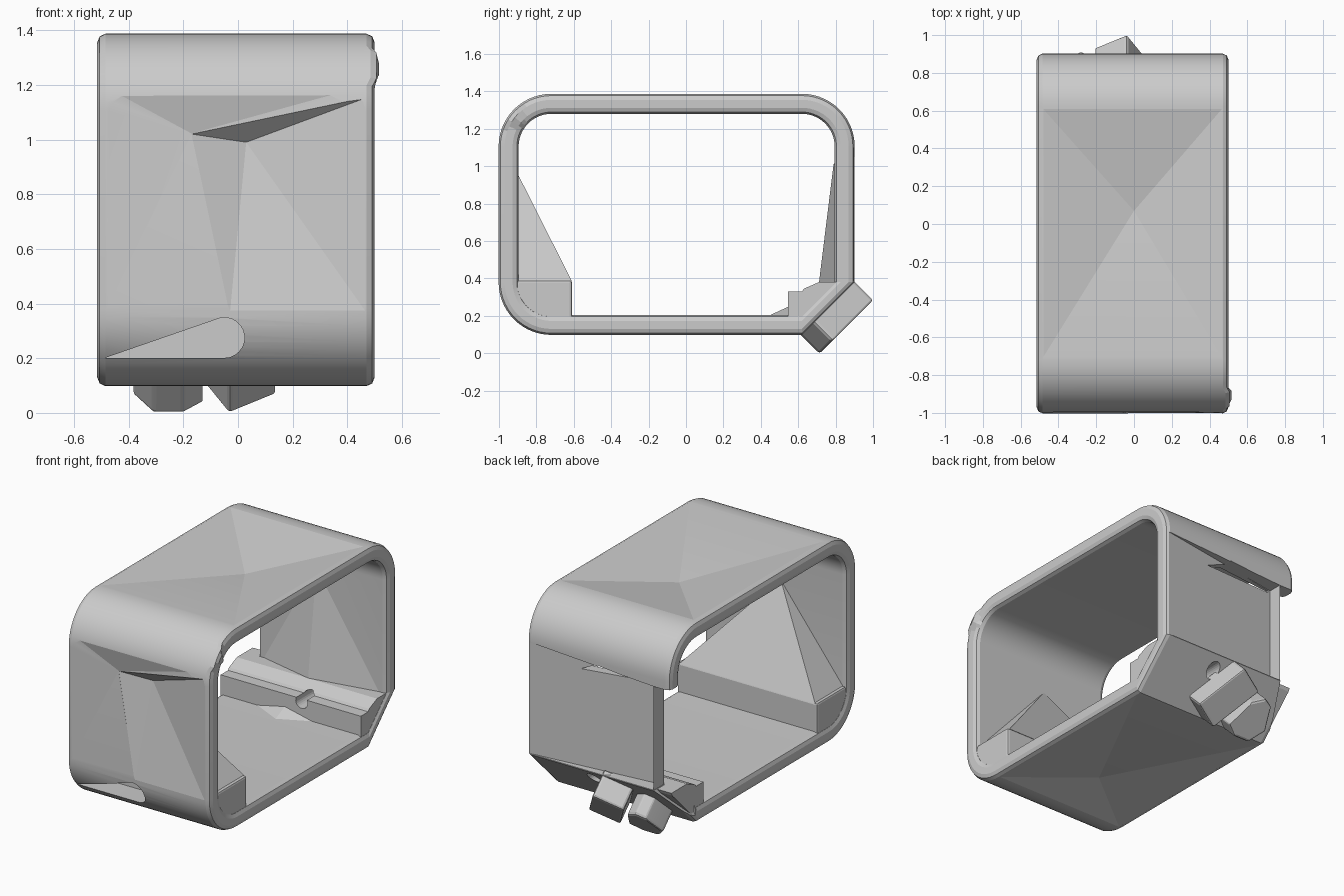
import bpy, bmesh, math

if "Cube" in bpy.data.objects:
    bpy.data.objects.remove(bpy.data.objects["Cube"])


def make(name, bm, bevel=0):
    bmesh.ops.recalc_face_normals(bm, faces=bm.faces)
    me = bpy.data.meshes.new(name)
    bm.to_mesh(me)
    bm.free()
    ob = bpy.data.objects.new(name, me)
    bpy.context.collection.objects.link(ob)
    bpy.context.view_layer.objects.active = ob
    if bevel:
        m = ob.modifiers.new("bevel", 'BEVEL')
        m.width, m.segments = bevel, 2
        bpy.ops.object.modifier_apply(modifier=m.name)
    return ob


def prism(name, pts, a, b, axis='x', bevel=0):
    """Extrude a profile along x (points are y,z) or along y (points are x,z)."""
    bm = bmesh.new()
    put = (lambda p, t: (t, p[0], p[1])) if axis == 'x' else (lambda p, t: (p[0], t, p[1]))
    f = bm.faces.new([bm.verts.new(put(p, a)) for p in pts])
    ext = bmesh.ops.extrude_face_region(bm, geom=[f])
    for v in ext['geom']:
        if isinstance(v, bmesh.types.BMVert):
            v.co["xyz".index(axis)] = b
    return make(name, bm, bevel)


def hull(name, pts, bevel=0):
    bm = bmesh.new()
    for p in pts:
        bm.verts.new(p)
    bmesh.ops.convex_hull(bm, input=bm.verts)
    return make(name, bm, bevel)


def cut(obs, cutter):
    cutter.hide_render = True
    for ob in obs:
        bpy.context.view_layer.objects.active = ob
        m = ob.modifiers.new("cut", 'BOOLEAN')
        m.operation, m.solver, m.object = 'DIFFERENCE', 'EXACT', cutter
        bpy.ops.object.modifier_apply(modifier=m.name)
    bpy.data.objects.remove(cutter)


def arc(cx, cz, r, a0, a1, n):
    return [(cx + r * math.cos(math.radians(a0 + (a1 - a0) * i / n)),
             cz + r * math.sin(math.radians(a0 + (a1 - a0) * i / n))) for i in range(n + 1)]


def ring(r):
    # rounded rectangle, lower back corner is a plain chamfer
    return (arc(.62, 1.105, r, 0, 90, 14) + arc(-.72, 1.105, r, 90, 180, 14) +
            arc(-.72, .38, r, 180, 270, 14) + arc(.62, .38, r, 270, 360, 1))


# Frame: wall section with rounded rims swept round the loop
X0, X1 = -.515, .5
half = [(.03, 0), (.009, .09), (0, .3), (0, .7), (.009, .91), (.03, 1)]
section = [(X0 + d, t) for d, t in half] + [(X1 - d, t) for d, t in reversed(half)]
bm = bmesh.new()
loops = []
for x, t in section:
    loops.append([bm.verts.new((x, y, z)) for y, z in ring(.175 + .107 * t)])
for i, la in enumerate(loops):
    lb = loops[(i + 1) % len(loops)]
    for j in range(len(la)):
        k = (j + 1) % len(la)
        bm.faces.new((la[j], la[k], lb[k], lb[j]))
# pulled-out spur on the upper front rim
for v in bm.verts:
    if v.co.x > .46 and v.co.y < -.88 and 1.22 < v.co.z < 1.33:
        v.co.x += .015
frame = make("frame", bm)

# Inner blocks along the two lower corners
front_block = prism("front_block", [(-.9, .39), (-.61, .39), (-.61, .15), (-.74, .15), (-.86, .24),
                                    (-.92, .33)], -.505, .49, bevel=.012)
back_block = prism("back_block", [(.545, .15), (.545, .33), (.62, .33), (.63, .345), (.71, .38),
                                  (.87, .38), (.86, .36), (.65, .15)], -.505, .49)

# Sloping webs from the blocks up to the walls, and a small floor ramp
front_web = hull("front_web", [(-.49, -.61, .385), (.475, -.61, .385), (-.49, -.9, .385),
                               (.475, -.9, .385), (-.04, -.9, .96)])
back_web = hull("back_web", [(-.4, .8, .37), (.475, .8, .37), (0, .71, .37), (0, .8, 1.1)])
floor_ramp = hull("floor_ramp", [(-.05, .43, .195), (-.3, .55, .195), (.2, .55, .195),
                                 (-.05, .55, .25)])

# Walls sunk to a point: top, bottom and the two-part front
cut([frame], hull("top_cutter", [(x, y, 1.389) for x in (-.49, .475) for y in (-.72, .62)]
                  + [(0, .07, 1.293)]))
cut([frame], hull("bottom_cutter", [(x, y, .096) for x in (-.49, .475) for y in (-.72, .6)]
                  + [(-.1, -.45, .185)]))
F = -1.004
cut([frame], hull("front_right_cutter", [(.475, F, 1.155), (.475, F, .36), (-.03, F, .36),
                                         (-.17, F, 1.021), (-.17, -.965, 1.02),
                                         (.03, -.905, .99)]))
cut([frame], hull("front_left_cutter", [(-.49, F, 1.1), (-.49, F, .36), (-.03, F, .36),
                                        (.475, F, 1.2), (-.49, F, 1.195), (-.17, -.966, 1.022)]))

# Back wall slants inward and stops short of the left rim
slant = []
for x, y, z in ((.49, .901, 1.1), (-.4, .81, 1.05)):
    slant += [(x, y, .385), (x, 1, .385), (x, y, z), (x, 1, z)]
cut([frame], hull("slant_cutter", slant))
cut([frame], hull("end_cutter", [(x, y, z) for x in (-.6, -.401) for y in (.7, 1.02)
                                 for z in (.383, 1.05)]))
cut([frame], hull("chamfer_end_cutter", [(x, y, z) for y in (.64, 1.02) for x, z in
                                         ((-.54, .1), (-.401, .388), (-.54, .388))]))

# Pocket with a rounded end in the lower front corner
pocket = prism("pocket_cutter", [(-.49, .2)] + arc(-.05, .275, .074, -90, 100, 12),
               -1.1, -.79, 'y')
cut([frame, front_block], pocket)

# Narrow opening through the back wall and round hole above the lugs
gap = prism("gap_cutter", [(.14, 1.006), (-.014, 1.077), (-.38, 1.045), (-.38, 1.03)], .6, 1, 'y')
cut([frame, back_web], gap)
hole = prism("hole_cutter", arc(.07, .31, .042, 0, 345, 23), .4, 1.1, 'y')
cut([frame, back_block], hole)


# Two lugs lying on the lower back chamfer, outlined in its plane
def lug(name, outline, n0=.33, n1=.507):
    s = math.sqrt(.5)
    return hull(name, [(x, s * (v + n), s * (v - n)) for x, v in outline for n in (n0, n1)], .015)


a = math.radians(30)
turned = [(-.035 + px * math.cos(a) - pv * math.sin(a), .708 + px * math.sin(a) + pv * math.cos(a))
          for px, pv in ((-.1, -.18), (.1, -.18), (.1, .18), (-.1, .18))]
lugs = [lug("upper_lug", turned),
        lug("lower_lug", [(-.31, .503), (-.2, .503), (-.125, .56), (-.2, .74), (-.28, .79),
                          (-.34, .76), (-.385, .6)])]

# Smooth the rounded surfaces, keep the creases sharp
bpy.ops.object.select_all(action='DESELECT')
for ob in [frame, front_block] + lugs:
    ob.select_set(True)
    bpy.context.view_layer.objects.active = ob
bpy.ops.object.shade_smooth_by_angle(angle=math.radians(8))
